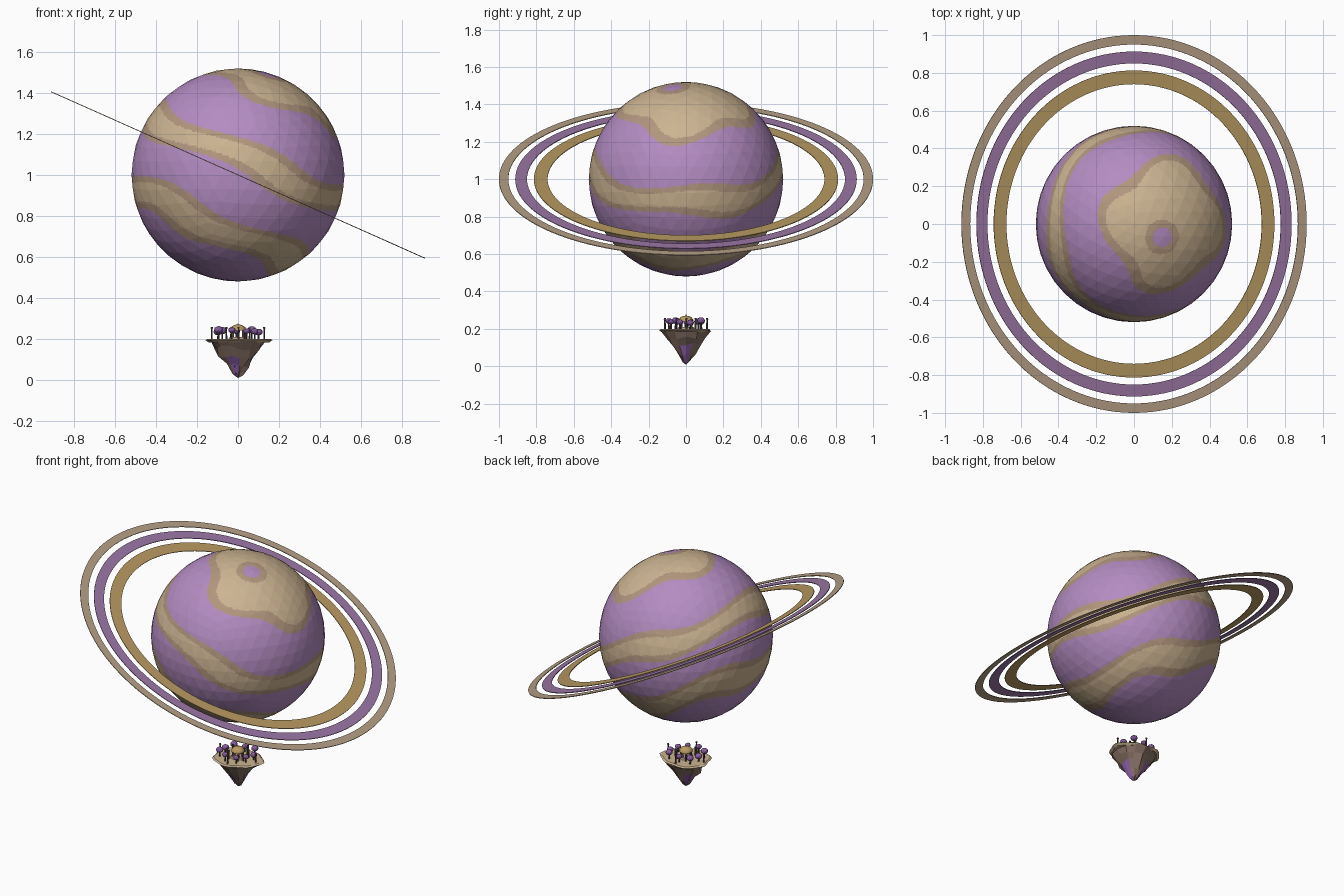
import bpy, bmesh, math, random
from mathutils import Vector, Matrix

random.seed(7)
cube = bpy.data.objects.get("Cube")
if cube:
    bpy.data.objects.remove(cube, do_unlink=True)


def material(name, *srgb):
    rgb = [((c / 255 + 0.055) / 1.055) ** 2.4 for c in srgb]
    m = bpy.data.materials.new(name)
    m.use_nodes = True
    m.diffuse_color = (*rgb, 1)
    m.node_tree.nodes["Principled BSDF"].inputs["Base Color"].default_value = (*rgb, 1)
    return m


PURPLE = material("planet purple", 180, 140, 194)
TAN = material("planet tan", 204, 180, 146)
MID = material("band edge brown", 178, 150, 126)
RING_TAN = material("ring tan", 182, 160, 134)
RING_PURPLE = material("ring purple", 156, 119, 166)
GOLD = material("gold", 186, 155, 98)
ROCK = material("rock brown", 140, 117, 104)
WOOD = material("dark wood", 88, 72, 66)
LEAF = material("leaf purple", 140, 95, 165)


def finish(bm, name, mats, smooth=False):
    bmesh.ops.recalc_face_normals(bm, faces=bm.faces[:])
    mesh = bpy.data.meshes.new(name)
    bm.to_mesh(mesh)
    bm.free()
    for m in mats:
        mesh.materials.append(m)
    ob = bpy.data.objects.new(name, mesh)
    bpy.context.collection.objects.link(ob)
    if smooth:
        bpy.ops.object.select_all(action="DESELECT")
        ob.select_set(True)
        bpy.context.view_layer.objects.active = ob
        bpy.ops.object.shade_smooth_by_angle(angle=math.radians(35))
    return ob


def lathe(profile, segments, closed=False):
    """Revolve (radius, height) points around z."""
    bm = bmesh.new()
    vs = [bm.verts.new((r, 0, z)) for r, z in profile]
    pairs = list(zip(vs, vs[1:])) + ([(vs[-1], vs[0])] if closed else [])
    edges = [bm.edges.new(p) for p in pairs]
    bmesh.ops.spin(bm, geom=vs + edges, axis=(0, 0, 1), cent=(0, 0, 0),
                   angle=math.tau, steps=segments)
    bmesh.ops.remove_doubles(bm, verts=bm.verts[:], dist=1e-5)
    return bm


def cone(bm, base, top, r1, r2, sides=6):
    """Add a tapered prism between two points."""
    base, top = Vector(base), Vector(top)
    turn = (top - base).to_track_quat("Z", "Y").to_matrix().to_4x4()
    bmesh.ops.create_cone(bm, cap_ends=True, segments=sides, radius1=r1, radius2=r2,
                          depth=(top - base).length,
                          matrix=Matrix.Translation((base + top) / 2) @ turn)


# Banded planet, tilted with its rings
TILT = Matrix.Rotation(math.radians(24), 4, "Y")
CENTRE = Matrix.Translation((0, 0, 1))
RADIUS = 0.52
POLE = Vector((0.15, -0.07, 0.493)).normalized()
BANDS = ((0.74, 1.2), (0.01, 0.31), (-0.69, -0.37))


def band_colour(p):
    d = p.normalized()
    spot = (d - POLE).length
    if spot < 0.1:
        return 0
    if spot < 0.18:
        return 2
    q = TILT.inverted().to_3x3() @ d
    wave = 4 * math.atan2(q.y, q.x) + 2.5 - 4.6 * q.z
    h = q.z - 0.05 * math.sin(wave)
    for low, high in BANDS:
        if low < h < high:
            return 2 if min(h - low, high - h) < 0.065 else 1
    return 0


bm = bmesh.new()
bmesh.ops.create_icosphere(bm, subdivisions=4, radius=RADIUS)
bmesh.ops.subdivide_edges(bm, edges=bm.edges[:], cuts=5, use_grid_fill=True)
for f in bm.faces:
    f.material_index = band_colour(f.calc_center_median())
planet = finish(bm, "planet", (PURPLE, TAN, MID))
planet.matrix_world = CENTRE

# Three flat rings
T = 0.002
for name, inner, outer, mat in (("inner_ring", 0.74, 0.813, GOLD),
                                ("middle_ring", 0.85, 0.913, RING_PURPLE),
                                ("outer_ring", 0.95, 1.0, RING_TAN)):
    bm = lathe(((inner, -T), (outer, -T), (outer, T), (inner, T)), 128, True)
    finish(bm, name, (mat,), True).matrix_world = CENTRE @ TILT

# Floating rock with purple veins
bm = lathe(((0, 0.19), (0.135, 0.188), (0.12, 0.155), (0.09, 0.115),
            (0.055, 0.07), (0.025, 0.03), (0, 0.008)), 13)
for v in bm.verts:
    if 0.02 < v.co.z < 0.18:
        v.co.x *= random.uniform(0.82, 1.15)
        v.co.y *= random.uniform(0.72, 1.05)
        v.co.z += random.uniform(-0.012, 0.012)
for f in bm.faces:
    c = f.calc_center_median()
    f.material_index = int(c.z < 0.11 and math.sin(3 * math.atan2(c.y, c.x) + 1) > 0.3)
finish(bm, "floating_rock", (ROCK, LEAF))

# Crystals hanging from the underside
bm = bmesh.new()
for i in range(5):
    a = i * math.tau / 5 + 0.4
    c, s = math.cos(a), math.sin(a)
    cone(bm, (0.04 * c, 0.035 * s, 0.1), (0.022 * c, 0.02 * s, 0.025 + 0.008 * (i % 3)), 0.017, 0.001, 5)
finish(bm, "hanging_crystals", (LEAF,))

# Uneven ground slab
bm = lathe(((0, 0.2), (0.14, 0.2), (0.15, 0.193), (0.135, 0.182), (0, 0.182)), 28)
for v in bm.verts:
    a = math.atan2(v.co.y, v.co.x)
    k = 1 + 0.05 * math.sin(3 * a + 1) + 0.04 * math.sin(7 * a)
    v.co.x *= k * 1.06
    v.co.y *= k * 0.9
finish(bm, "ground", (TAN,))

# Central pavilion: steps, columns and gold dome
bm = lathe(((0, 0.209), (0.04, 0.209), (0.046, 0.2), (0, 0.2)), 12)
finish(bm, "pavilion_steps", (MID,))
bm = bmesh.new()
for i in range(8):
    a = i * math.tau / 8
    x, y = 0.032 * math.cos(a), 0.032 * math.sin(a)
    cone(bm, (x, y, 0.2), (x, y, 0.242), 0.004, 0.004)
finish(bm, "pavilion_columns", (ROCK,))
bm = lathe(((0, 0.24), (0.04, 0.24), (0.039, 0.249), (0.03, 0.261),
            (0.016, 0.268), (0.004, 0.27), (0, 0.278)), 16)
finish(bm, "pavilion_dome", (GOLD,), True)

# Trees, with round crowns on thin trunks
trunks, crowns = bmesh.new(), bmesh.new()
for i in range(9):
    a = i * math.tau / 9 + 0.25
    r = random.uniform(0.085, 0.11)
    x, y = r * 1.05 * math.cos(a), r * 0.9 * math.sin(a)
    z = random.uniform(0.232, 0.246)
    cone(trunks, (x, y, 0.195), (x, y, z), 0.005, 0.004)
    bmesh.ops.create_icosphere(crowns, subdivisions=2, radius=random.uniform(0.017, 0.024),
                               matrix=Matrix.Translation((x, y, z)) @ Matrix.Diagonal((1, 1, 0.8, 1)))
finish(trunks, "tree_trunks", (WOOD,))
finish(crowns, "tree_crowns", (LEAF,))

# Lamp posts and low pillars
bm = bmesh.new()
for i in range(12):
    a = i * math.tau / 12 + 0.02
    r = 0.128 if i % 3 == 0 else 0.066
    top = 0.25 if i % 3 == 0 else random.uniform(0.225, 0.25)
    x, y = r * math.cos(a), 0.88 * r * math.sin(a)
    cone(bm, (x, y, 0.195), (x, y, top), 0.005, 0.004)
    cone(bm, (x, y, top), (x, y, top + 0.008), 0.007, 0.005)
finish(bm, "posts", (WOOD,))
